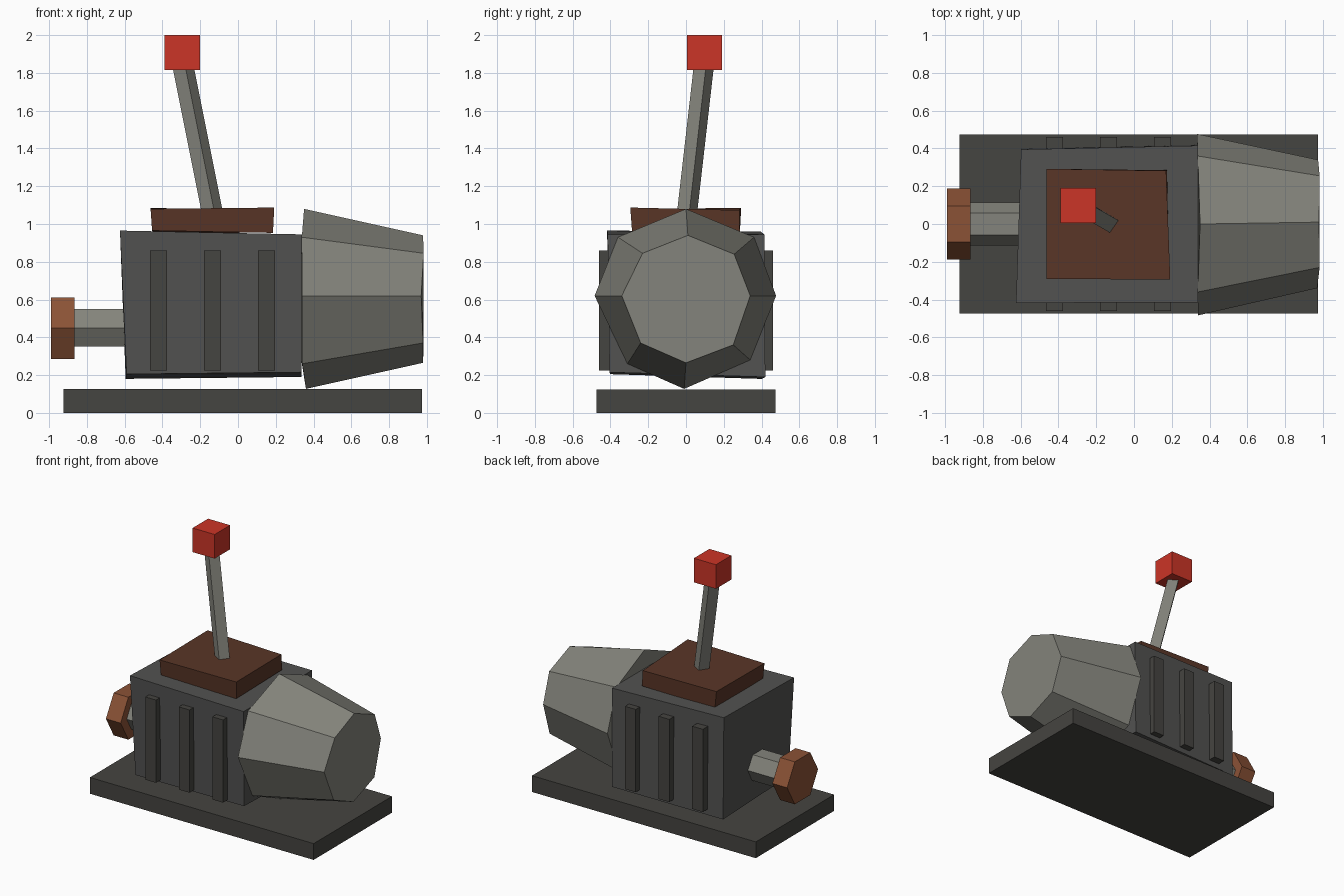
import bpy, bmesh, math
from mathutils import Vector

if "Cube" in bpy.data.objects:
    bpy.data.objects.remove(bpy.data.objects["Cube"])

def mat(name, r, g, b):
    m = bpy.data.materials.new(name)
    m.diffuse_color = (r, g, b, 1)
    m.use_nodes = True
    m.node_tree.nodes["Principled BSDF"].inputs["Base Color"].default_value = m.diffuse_color
    return m

DARK = mat("dark_iron", 0.06, 0.058, 0.052)
BODY = mat("body_grey", 0.085, 0.085, 0.082)
STEEL = mat("light_steel", 0.23, 0.23, 0.2)
RUST = mat("rust", 0.26, 0.085, 0.037)
BROWN = mat("dark_rust", 0.1, 0.036, 0.02)
RED = mat("red", 0.6, 0.035, 0.02)

def loft(name, ring_a, ring_b, material):
    """Closed solid between two rings with equal point counts."""
    bm = bmesh.new()
    a = [bm.verts.new(p) for p in ring_a]
    b = [bm.verts.new(p) for p in ring_b]
    n = len(a)
    bm.faces.new(a)
    bm.faces.new(b)
    for i in range(n):
        j = (i + 1) % n
        bm.faces.new((a[i], a[j], b[j], b[i]))
    bmesh.ops.recalc_face_normals(bm, faces=bm.faces)
    me = bpy.data.meshes.new(name)
    bm.to_mesh(me)
    bm.free()
    me.materials.append(material)
    ob = bpy.data.objects.new(name, me)
    bpy.context.collection.objects.link(ob)
    return ob

def box(name, x0, x1, y0, y1, z0, z1, material):
    ring = lambda z: [(x0, y0, z), (x1, y0, z), (x1, y1, z), (x0, y1, z)]
    return loft(name, ring(z0), ring(z1), material)

def hex_x(name, x0, x1, zc, r, material):
    ring = lambda x: [(x, r * math.cos(i * math.pi / 3), zc + r * math.sin(i * math.pi / 3))
                      for i in range(6)]
    return loft(name, ring(x0), ring(x1), material)

# Base plate
box("base_plate", -0.925, 0.975, -0.475, 0.475, 0, 0.125, DARK)

# Slightly uneven housing block
loft("housing",
     [(-0.59, -0.40, 0.205), (0.335, -0.405, 0.215), (0.335, 0.42, 0.19), (-0.595, 0.40, 0.18)],
     [(-0.625, -0.418, 0.965), (0.338, -0.415, 0.945), (0.338, 0.415, 0.945), (-0.598, 0.395, 0.96)],
     BODY)

# Cooling fins on both sides
for i, x in enumerate((-0.42, -0.135, 0.15)):
    for side, y0, y1 in (("front", -0.46, -0.37), ("back", 0.37, 0.46)):
        box(f"fin_{side}_{i + 1}", x - 0.045, x + 0.045, y0, y1, 0.225, 0.86, DARK)

# Tapered, dented eight-sided motor drum
big = [(0.35, 0, 1.08), (0.338, 0.36, 0.93), (0.333, 0.477, 0.62), (0.335, 0.34, 0.28),
       (0.36, -0.01, 0.127), (0.34, -0.31, 0.26), (0.338, -0.484, 0.62), (0.338, -0.36, 0.93)]
small = [(0.98, 0.01, 0.94), (0.983, 0.255, 0.84), (0.975, 0.34, 0.62), (0.983, 0.25, 0.36),
         (0.98, 0, 0.265), (0.98, -0.24, 0.37), (0.97, -0.34, 0.62), (0.983, -0.23, 0.845)]
loft("motor_drum", big, small, STEEL)

# Lid
loft("lid",
     [(-0.455, -0.285, 0.965), (0.185, -0.285, 0.953), (0.175, 0.285, 0.955), (-0.445, 0.285, 0.95)],
     [(-0.463, -0.29, 1.08), (0.192, -0.295, 1.087), (0.17, 0.282, 1.073), (-0.463, 0.292, 1.085)],
     BROWN)

# Lever rod: square section leaning left and back
def rod_ring(z):
    t = (z - 1.085) / 0.735
    c = Vector((-0.141 - 0.147 * t, 0.0085 + 0.084 * t, z))
    u, v = Vector((-0.034, 0.021, 0)), Vector((0.0225, 0.0325, 0))
    return [c + u + v, c + u - v, c - u - v, c - u + v]
loft("lever_rod", rod_ring(1.03), rod_ring(1.86), STEEL)

# Lever knob
box("lever_knob", -0.388, -0.201, 0.004, 0.191, 1.815, 2.0, RED)

# Output shaft and its hexagonal nut
hex_x("shaft", -0.9, -0.56, 0.45, 0.115, STEEL)
hex_x("shaft_nut", -0.99, -0.865, 0.448, 0.188, RUST)
